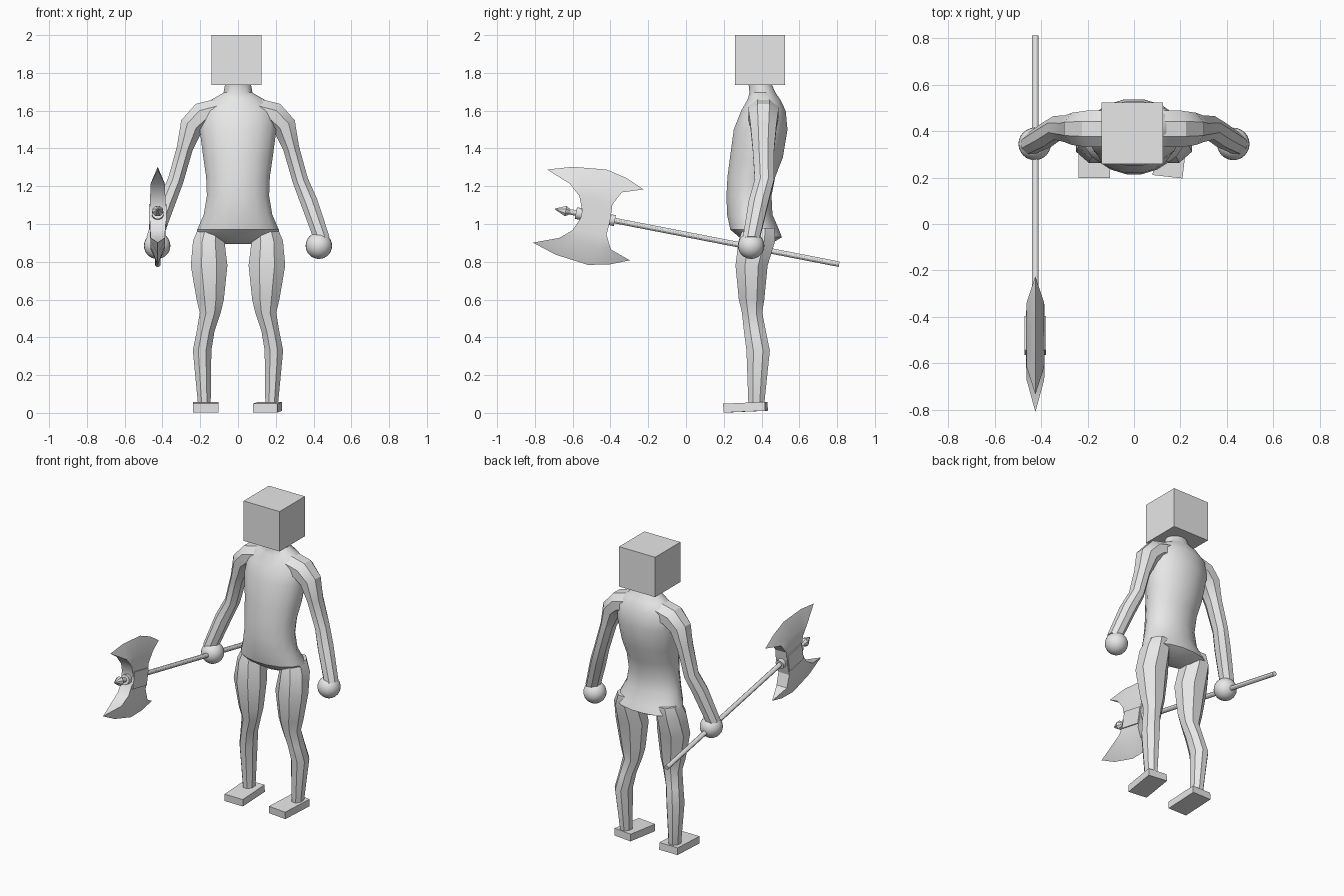
import bpy, bmesh, math
from mathutils import Matrix, Vector

if "Cube" in bpy.data.objects:
    bpy.data.objects.remove(bpy.data.objects["Cube"])

grey = bpy.data.materials.new("plain_grey")
grey.diffuse_color = (0.8, 0.8, 0.8, 1)
grey.use_nodes = True
grey.node_tree.nodes["Principled BSDF"].inputs["Base Color"].default_value = grey.diffuse_color


def finish(name, bm, matrix=None, angle=30):
    bmesh.ops.recalc_face_normals(bm, faces=bm.faces[:])
    me = bpy.data.meshes.new(name)
    bm.to_mesh(me)
    bm.free()
    me.materials.append(grey)
    ob = bpy.data.objects.new(name, me)
    bpy.context.collection.objects.link(ob)
    if matrix:
        ob.matrix_world = matrix
    bpy.ops.object.select_all(action='DESELECT')
    ob.select_set(True)
    bpy.context.view_layer.objects.active = ob
    bpy.ops.object.shade_smooth_by_angle(angle=math.radians(angle))
    return ob


def loft(name, rings, sides, follow=False, matrix=None, angle=30):
    """Skin rings of (x, y, z, rx, ry); follow tilts rings along the path."""
    bm = bmesh.new()
    loops = []
    for i, (x, y, z, rx, ry) in enumerate(rings):
        across, depth = Vector((1, 0, 0)), Vector((0, 1, 0))
        if follow:
            a, b = rings[max(i - 1, 0)], rings[min(i + 1, len(rings) - 1)]
            t = Vector((b[0] - a[0], 0, b[2] - a[2])).normalized()
            across = depth.cross(t)
        c = Vector((x, y, z))
        loops.append([bm.verts.new(c + across * rx * math.cos(w) + depth * ry * math.sin(w))
                      for w in (math.tau * (k + 0.5) / sides for k in range(sides))])
    for a, b in zip(loops, loops[1:]):
        for k in range(sides):
            n = (k + 1) % sides
            bm.faces.new((a[k], a[n], b[n], b[k]))
    bm.faces.new(loops[0])
    bm.faces.new(loops[-1])
    return finish(name, bm, matrix, angle)


def box(name, center, size, rot=Matrix(), matrix=None):
    bm = bmesh.new()
    bmesh.ops.create_cube(bm, size=1, matrix=Matrix.Translation(center) @ rot
                          @ Matrix.Diagonal((*size, 1)))
    return finish(name, bm, matrix)


# Head
box("head", (-0.008, 0.392, 1.868), (0.265, 0.265, 0.265))

# Torso: z, half width, front y, back y
profile = [(0.895, 0.09, 0.33, 0.45), (0.93, 0.225, 0.28, 0.51), (0.97, 0.22, 0.232, 0.495),
           (1.05, 0.185, 0.215, 0.46), (1.15, 0.168, 0.212, 0.455), (1.25, 0.172, 0.217, 0.475),
           (1.35, 0.187, 0.23, 0.515), (1.5, 0.207, 0.25, 0.54), (1.6, 0.20, 0.29, 0.53),
           (1.66, 0.14, 0.325, 0.50), (1.695, 0.078, 0.335, 0.475), (1.74, 0.07, 0.33, 0.455)]
loft("torso", [(0, (f + b) / 2, z, w, (b - f) / 2) for z, w, f, b in profile], 16, angle=35)

# Arms, hands and legs on both sides
arm = [(0.10, 0.41, 1.60, 0.070, 0.085), (0.19, 0.41, 1.575, 0.075, 0.085),
       (0.245, 0.41, 1.52, 0.068, 0.075), (0.282, 0.41, 1.40, 0.046, 0.062),
       (0.330, 0.415, 1.23, 0.045, 0.055), (0.375, 0.385, 1.12, 0.049, 0.057),
       (0.445, 0.345, 0.92, 0.045, 0.048)]
leg = [(0.145, 0.385, 0.98, 0.070, 0.09), (0.155, 0.375, 0.91, 0.090, 0.105),
       (0.153, 0.347, 0.78, 0.105, 0.092), (0.147, 0.347, 0.60, 0.078, 0.073),
       (0.147, 0.350, 0.53, 0.060, 0.058), (0.172, 0.365, 0.43, 0.051, 0.063),
       (0.190, 0.382, 0.33, 0.053, 0.067), (0.178, 0.372, 0.04, 0.036, 0.045)]
for s, side in ((-1, "left"), (1, "right")):
    loft("arm_" + side, [(s * r[0], *r[1:]) for r in arm], 8, follow=True)
    loft("leg_" + side, [(s * r[0], *r[1:]) for r in leg], 8)
    bm = bmesh.new()
    bmesh.ops.create_uvsphere(bm, u_segments=24, v_segments=14, radius=0.07)
    finish("hand_" + side, bm, Matrix.Translation((s * 0.428, 0.345, 0.885)))

# Feet, tipped slightly down at the toes; one is turned
tip = Matrix.Rotation(math.radians(2.5), 4, 'X')
box("foot_left", (-0.172, 0.315, 0.03), (0.135, 0.23, 0.047), tip)
box("foot_right", (0.157, 0.315, 0.03), (0.13, 0.222, 0.047),
    Matrix.Rotation(math.radians(-6.5), 4, 'Z') @ tip)

# Axe frame: local z runs along the shaft to the spike, local y across the blades
a = math.radians(11)
u, v = Vector((0, -math.cos(a), math.sin(a))), Vector((0, math.sin(a), math.cos(a)))
frame = Matrix.Translation((-0.425, -0.48, 1.038)) @ Matrix(
    ((1, 0, 0, 0), (0, v.y, u.y, 0), (0, v.z, u.z, 0), (0, 0, 0, 1)))


def turned(name, pts, sides=12):
    loft(name, [(0, 0, z, r, r) for z, r in pts], sides, matrix=frame)


turned("axe_shaft", [(-1.315, 0.015), (0.14, 0.015)])
turned("axe_rear_collar", [(-0.105, 0.03), (-0.075, 0.03)])
turned("axe_front_collar", [(0.07, 0.032), (0.105, 0.032)])
turned("axe_spike", [(0.115, 0.014), (0.135, 0.014), (0.16, 0.03), (0.218, 0.002)], 8)
box("axe_hub", (0, 0, 0), (0.092, 0.11, 0.15), matrix=frame)

# Double blade: rows of (across, along) from middle to cutting edge, mirrored
n = 5
edge = [(0.197, 0.298), (0.237, 0.168), (0.257, -0.011), (0.233, -0.123), (0.191, -0.223)]


def row(p, q):
    return [tuple(p[k] + (q[k] - p[k]) * i / (n - 1) for k in (0, 1)) for i in range(n)]


half = [(row((0.02, 0.075), (0.02, -0.08)), 0.04), (row((0.092, 0.104), (0.081, -0.076)), 0.04),
        (row((0.146, 0.166), (0.154, -0.113)), 0.038), (edge, 0)]
rows = [([(-y, z) for y, z in r], t) for r, t in reversed(half)] + half
bm = bmesh.new()
grids = [[[bm.verts.new((s * t, y, z)) for y, z in r] for r, t in rows] for s in (-1, 1)]
for g in grids:
    for p, q in zip(g, g[1:]):
        for i in range(n - 1):
            bm.faces.new((p[i], p[i + 1], q[i + 1], q[i]))
for i in (0, n - 1):
    for j in range(len(rows) - 1):
        bm.faces.new((grids[0][j][i], grids[0][j + 1][i], grids[1][j + 1][i], grids[1][j][i]))
bmesh.ops.remove_doubles(bm, verts=bm.verts[:], dist=0.0005)
finish("axe_blades", bm, frame)
